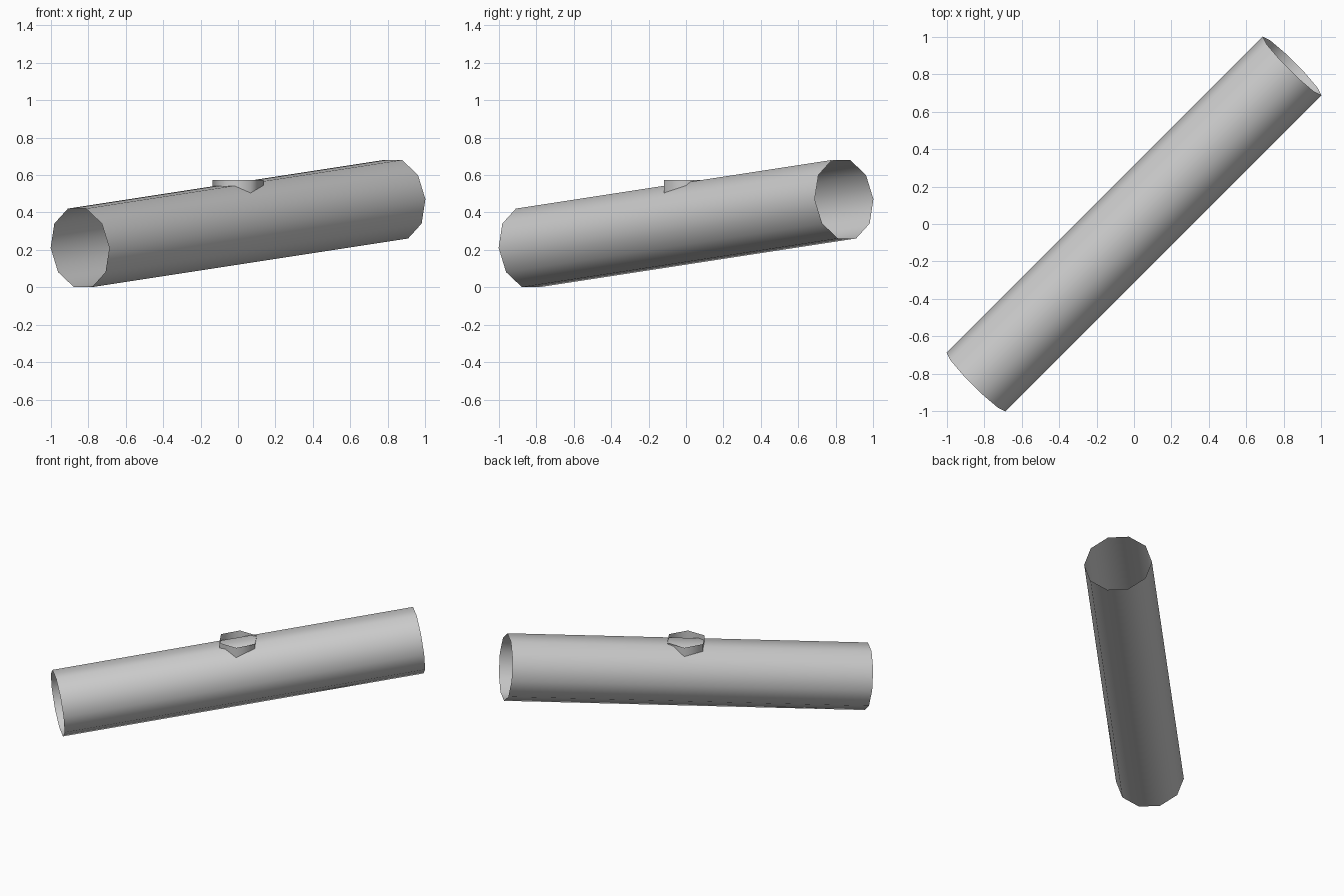
import bpy, bmesh, math
from mathutils import Vector, Matrix

if "Cube" in bpy.data.objects:
    bpy.data.objects.remove(bpy.data.objects["Cube"])

grey = bpy.data.materials.new("plain_grey")
grey.diffuse_color = (0.6, 0.6, 0.6, 1)
grey.use_nodes = True
grey.node_tree.nodes["Principled BSDF"].inputs["Base Color"].default_value = grey.diffuse_color


def open_tube(name, sides, radius, length, matrix):
    """Uncapped, smooth-shaded tube along local z; first corner on local x."""
    bm = bmesh.new()
    rings = []
    for z in (-length / 2, length / 2):
        rings.append([bm.verts.new((radius * math.cos(math.tau * i / sides),
                                    radius * math.sin(math.tau * i / sides), z))
                      for i in range(sides)])
    low, high = rings
    for i in range(sides):
        j = (i + 1) % sides
        bm.faces.new((low[i], low[j], high[j], high[i])).smooth = True
    bm.transform(matrix)
    mesh = bpy.data.meshes.new(name)
    bm.to_mesh(mesh)
    bm.free()
    mesh.materials.append(grey)
    obj = bpy.data.objects.new(name, mesh)
    bpy.context.collection.objects.link(obj)
    return obj


# Main pipe: ten sides, laid diagonally and rising gently towards the back right
start, end = Vector((-0.845, -0.845, 0.211)), Vector((0.845, 0.845, 0.471))
axis = (end - start).normalized()
side = Vector((-1, 1, 0)).normalized()
up = axis.cross(side)
frame = Matrix((side, up, axis)).transposed().to_4x4()
open_tube("main_pipe", 10, 0.222, (end - start).length,
          Matrix.Translation((start + end) / 2) @ frame)

# Short upright six-sided collar sunk into the top of the pipe
top, bottom = 0.575, 0.49
open_tube("top_collar", 6, 0.135, top - bottom,
          Matrix.Translation((0, 0, (top + bottom) / 2)))
